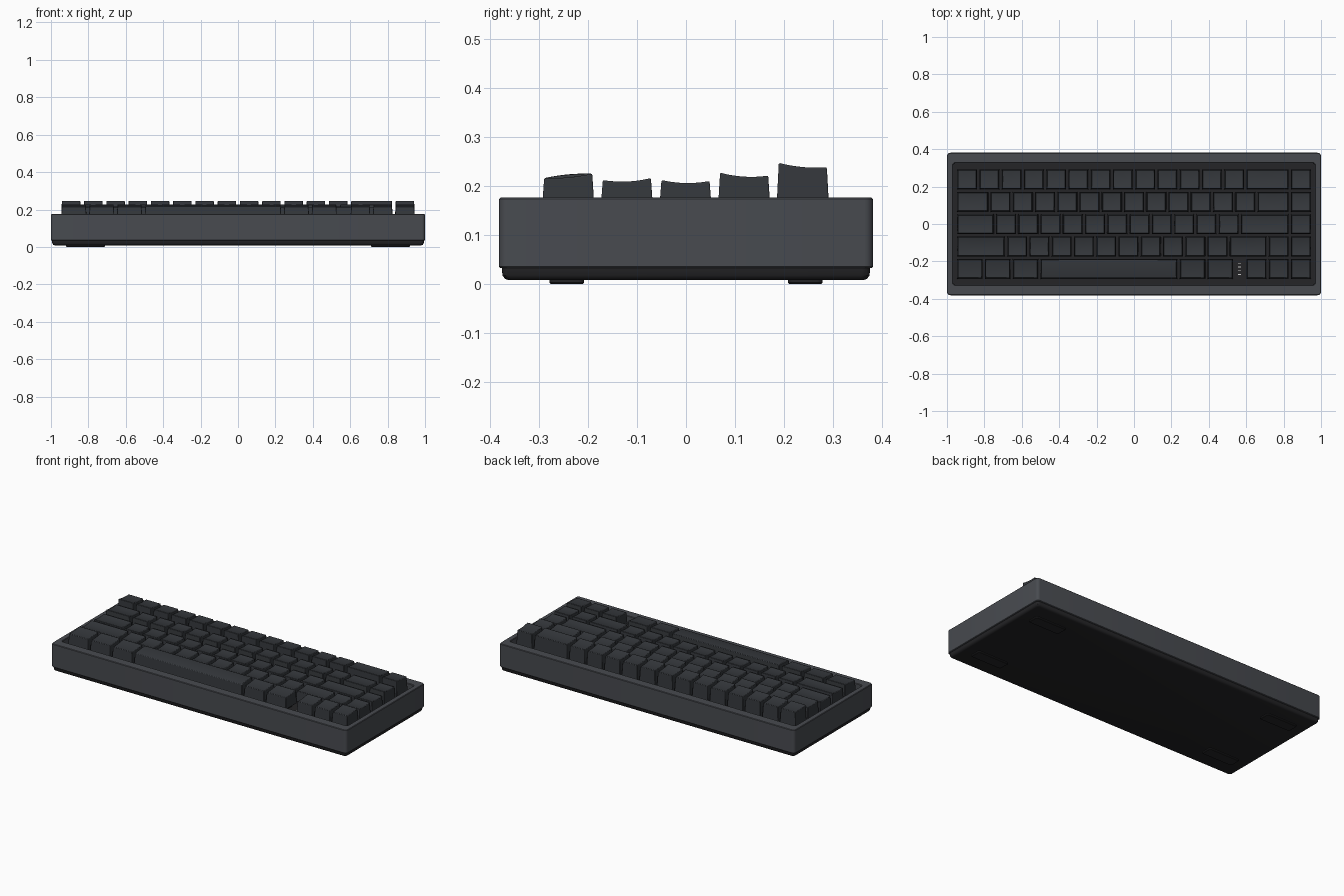
import bpy, bmesh, math

if "Cube" in bpy.data.objects:
    bpy.data.objects.remove(bpy.data.objects["Cube"])

U = 0.119  # key pitch


def material(name, r, g, b):
    m = bpy.data.materials.new(name)
    m.diffuse_color = (r, g, b, 1)
    m.use_nodes = True
    m.node_tree.nodes["Principled BSDF"].inputs["Base Color"].default_value = m.diffuse_color
    return m


CASE = material("case_grey", 0.065, 0.07, 0.08)
CAP = material("cap_charcoal", 0.035, 0.039, 0.045)
DARK = material("near_black", 0.018, 0.018, 0.02)
LIGHT = material("indicator_white", 0.6, 0.6, 0.6)


def finish(name, bm, mat, bevel=0):
    bmesh.ops.recalc_face_normals(bm, faces=bm.faces[:])
    me = bpy.data.meshes.new(name)
    bm.to_mesh(me)
    bm.free()
    ob = bpy.data.objects.new(name, me)
    bpy.context.collection.objects.link(ob)
    me.materials.append(mat)
    if bevel:
        mod = ob.modifiers.new("bevel", 'BEVEL')
        mod.width, mod.segments = bevel, 2
        mod.limit_method, mod.angle_limit = 'ANGLE', math.radians(40)
    bpy.ops.object.select_all(action='DESELECT')
    bpy.context.view_layer.objects.active = ob
    ob.select_set(True)
    bpy.ops.object.shade_smooth_by_angle(angle=math.radians(35))
    return ob


def loft(name, sections, mat, cx=0, cy=0):
    """Stack of rounded rectangles (half x, half y, radius, z), capped at both ends."""
    bm = bmesh.new()
    rings = []
    for hx, hy, r, z in sections:
        ring = []
        for k, (sx, sy) in enumerate([(1, 1), (-1, 1), (-1, -1), (1, -1)]):
            for i in range(6):
                a = math.pi / 2 * (k + i / 5)
                ring.append(bm.verts.new((cx + sx * (hx - r) + r * math.cos(a),
                                          cy + sy * (hy - r) + r * math.sin(a), z)))
        rings.append(ring)
    n = len(rings[0])
    for a, b in zip(rings, rings[1:]):
        for i in range(n):
            bm.faces.new((a[i], a[(i + 1) % n], b[(i + 1) % n], b[i]))
    bm.faces.new(rings[0])
    bm.faces.new(rings[-1])
    return finish(name, bm, mat)


def keycap(name, cx, cy, w, zf, zb, dip):
    """Tapered cap with a sloped, dished top running from zf (front) to zb (back)."""
    bm = bmesh.new()
    nx, ny, z0 = 6, 8, 0.145
    hx, hy = w * U / 2, U / 2
    top, low = {}, {}
    for i in range(nx + 1):
        for j in range(ny + 1):
            u, v = 2 * i / nx - 1, 2 * j / ny - 1
            z = zf + (zb - zf) * (v + 1) / 2 - dip * (1 - v * v) * (1.25 - 0.25 * u * u)
            top[i, j] = bm.verts.new((cx + u * (hx - 0.0105), cy + v * (hy - 0.0105), z))
            if i in (0, nx) or j in (0, ny):
                low[i, j] = bm.verts.new((cx + u * (hx - 0.0055), cy + v * (hy - 0.0055), z0))
    for i in range(nx):
        for j in range(ny):
            bm.faces.new([top[p] for p in ((i, j), (i + 1, j), (i + 1, j + 1), (i, j + 1))])
    rim = ([(i, 0) for i in range(nx)] + [(nx, j) for j in range(ny)]
           + [(i, ny) for i in range(nx, 0, -1)] + [(0, j) for j in range(ny, 0, -1)])
    for a, b in zip(rim, rim[1:] + rim[:1]):
        bm.faces.new((top[a], top[b], low[b], low[a]))
    bm.faces.new([low[p] for p in rim])
    finish(name, bm, CAP, bevel=0.003)


def box(name, x, y, z, sx, sy, sz, mat):
    bm = bmesh.new()
    bmesh.ops.create_cube(bm, size=1)
    bmesh.ops.scale(bm, vec=(sx, sy, sz), verts=bm.verts)
    bmesh.ops.translate(bm, vec=(x, y, z), verts=bm.verts)
    finish(name, bm, mat)


# Case tray: outer wall, chamfered rim, inner wall down to its floor
loft("case", [(0.997, 0.378, 0.016, 0.033), (1.0, 0.381, 0.018, 0.036),
              (1.0, 0.381, 0.018, 0.173), (0.997, 0.378, 0.016, 0.176),
              (0.970, 0.328, 0.012, 0.176), (0.967, 0.325, 0.010, 0.173),
              (0.967, 0.325, 0.010, 0.100)], CASE)

# Bottom shell with rounded lower edge
loft("bottom_shell", [(0.980, 0.361, 0.012, 0.008), (0.988, 0.369, 0.014, 0.011),
                      (0.993, 0.374, 0.016, 0.018), (0.994, 0.375, 0.016, 0.034)], DARK)

# Switch plate
loft("switch_plate", [(0.966, 0.324, 0.010, 0.099), (0.966, 0.324, 0.010, 0.122)], DARK)

# Rubber feet
for sx in (-1, 1):
    for sy in (-1, 1):
        loft("foot", [(0.101, 0.032, 0.010, 0.0), (0.104, 0.035, 0.012, 0.003),
                      (0.104, 0.035, 0.012, 0.010)], DARK, sx * 0.815, sy * 0.243)

# Key rows, back to front: widths in key units (negative = gap), front z, back z, dish
ROWS = [
    ([1] * 13 + [2, 1], 0.247, 0.238, 0.004),
    ([1.5] + [1] * 12 + [1.5, 1], 0.227, 0.221, 0.005),
    ([1.75] + [1] * 11 + [2.25, 1], 0.212, 0.210, 0.005),
    ([2.25] + [1] * 10 + [1.75, 1, 1], 0.212, 0.216, 0.005),
    ([1.25] * 3 + [6.25] + [1.25] * 2 + [-0.5, 1, 1, 1], 0.216, 0.225, 0.003),
]
for r, (widths, zf, zb, dip) in enumerate(ROWS):
    x, y = -8 * U, (2 - r) * U * 1.004 - 0.001
    for w in widths:
        cx = x + abs(w) * U / 2
        x += abs(w) * U
        if w < 0:
            # Status lights in the gap
            for k in range(4):
                box("status_light", cx, y - 0.03 + 0.02 * k, 0.123, 0.016, 0.005, 0.004, LIGHT)
            continue
        space = w > 6
        keycap("space_bar" if space else "keycap", cx, y, w, zf, zb, -0.0025 if space else dip)
        box("switch", cx, y, 0.135, 0.084, 0.084, 0.028, DARK)
